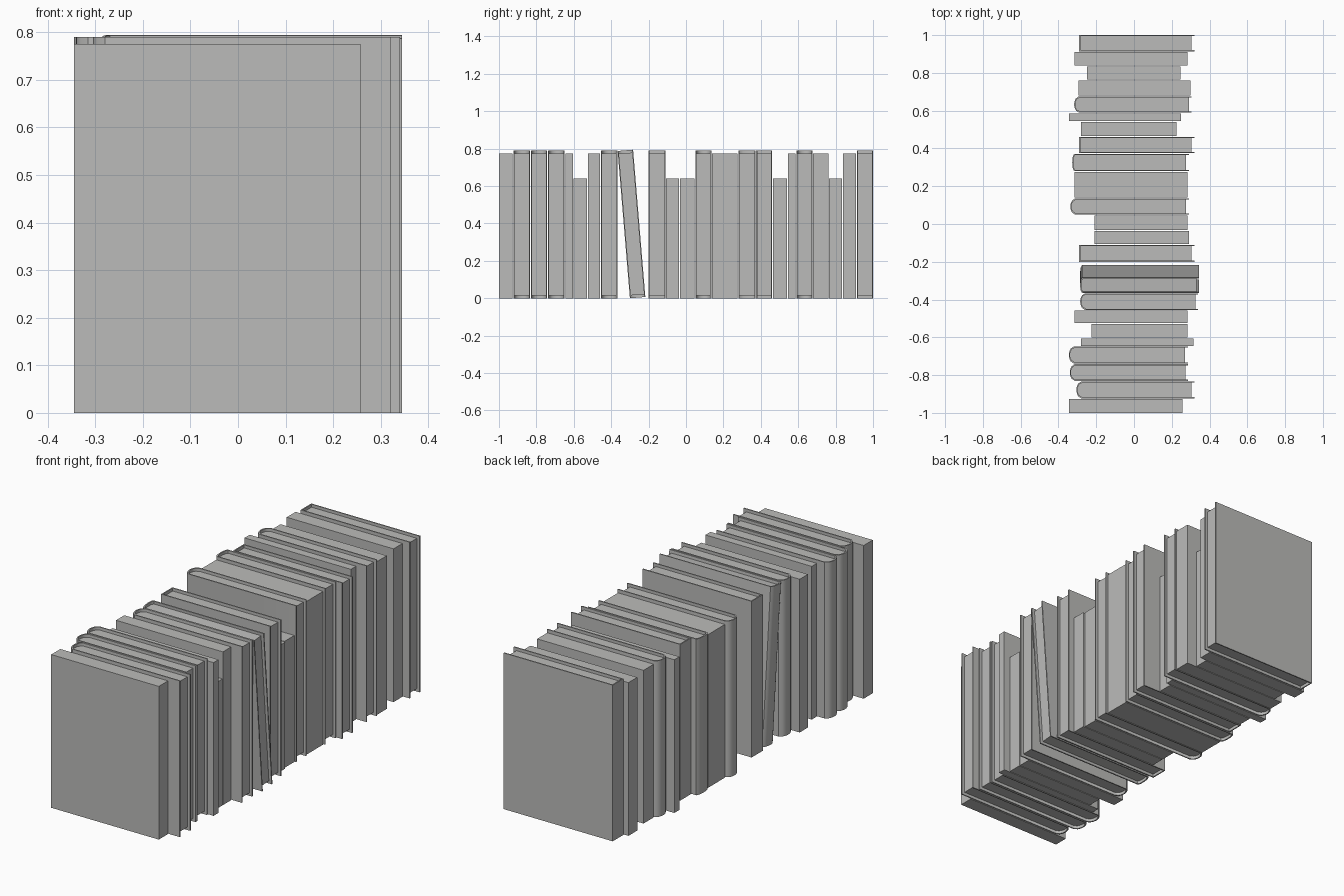
import bpy
import bmesh
import math

default_cube = bpy.data.objects.get("Cube")
if default_cube:
    bpy.data.objects.remove(default_cube, do_unlink=True)

# One plain grey for every book
grey = bpy.data.materials.new("plain_grey")
grey.use_nodes = True
colour = (0.5, 0.5, 0.49, 1)
grey.diffuse_color = colour
grey.node_tree.nodes["Principled BSDF"].inputs["Base Color"].default_value = colour

HARD_TOP, PAPER_TOP, SHORT_TOP = 0.79, 0.775, 0.64
BOARD = 0.006      # cover thickness
LIP = 0.015        # how far the covers overhang the pages
GAP = 0.004        # air between neighbouring books


def add_prism(bm, outline, bottom, top):
    """Extrude a flat outline straight up."""
    base = bm.faces.new([bm.verts.new((x, y, bottom)) for x, y in outline])
    extruded = bmesh.ops.extrude_face_region(bm, geom=[base], use_keep_orig=True)
    raised = [v for v in extruded["geom"] if isinstance(v, bmesh.types.BMVert)]
    bmesh.ops.translate(bm, verts=raised, vec=(0, 0, top - bottom))


def finish(name, bm):
    """Turn the bmesh into a smooth-shaded object with sharp edges kept."""
    bmesh.ops.recalc_face_normals(bm, faces=bm.faces)
    mesh = bpy.data.meshes.new(name)
    bm.to_mesh(mesh)
    bm.free()
    mesh.materials.append(grey)
    mesh.shade_smooth()
    mesh.set_sharp_from_angle(angle=math.radians(35))
    obj = bpy.data.objects.new(name, mesh)
    bpy.context.collection.objects.link(obj)
    return obj


def spine_curve(x, low, high, bulge, steps=8):
    """Points along a bowed spine, running from high y to low y."""
    points = []
    for i in range(steps + 1):
        t = i / steps
        bow = math.sqrt(max(0, math.sin(math.pi * t)))
        points.append((x + bulge * (1 - bow), high + (low - high) * t))
    return points


def hardcover(name, low, high, spine, fore, bulge):
    """A wrap-around cover with a recessed page block."""
    outer = spine_curve(spine, low, high, bulge)
    inner = spine_curve(spine + BOARD, low + BOARD, high - BOARD, bulge)
    cover = bmesh.new()
    wrap = [(fore, high)] + outer + [(fore, low), (fore, low + BOARD)]
    wrap += inner[::-1] + [(fore, high - BOARD)]
    add_prism(cover, wrap, 0, HARD_TOP)
    pages = bmesh.new()
    edge = fore - LIP
    block = [(edge, high - BOARD)] + inner + [(edge, low + BOARD)]
    add_prism(pages, block, LIP, HARD_TOP - LIP)
    return finish(name + "_cover", cover), finish(name + "_pages", pages)


def paperback(name, low, high, spine, fore, top):
    """A plain flush-cut book."""
    bm = bmesh.new()
    add_prism(bm, [(fore, high), (spine, high), (spine, low), (fore, low)], 0, top)
    finish(name, bm)


# Books from back to front: kind, near edge in y, spine x, page-edge x
shelf = [
    ("flat", .912, -.29, .32),
    ("paper", .837, -.315, .283),
    ("short", .763, -.25, .245),
    ("paper", .678, -.295, .30),
    ("round", .588, -.317, .305),
    ("paper", .543, -.345, .25),
    ("short", .463, -.28, .225),
    ("flat", .373, -.29, .32),
    ("slight", .278, -.327, .29),
    ("paper", .137, -.315, .283),
    ("round", .048, -.337, .29),
    ("short", -.035, -.21, .283),
    ("short", -.108, -.21, .29),
    ("flat", -.202, -.29, .32),
    ("lean", -.365, -.285, .345),
    ("round", -.457, -.285, .34),
    ("paper", -.527, -.315, .283),
    ("short", -.603, -.225, .283),
    ("paper", -.647, -.28, .315),
    ("round", -.74, -.345, .285),
    ("round", -.832, -.34, .287),
    ("round", -.925, -.305, .32),
    ("paper", -1, -.345, .257),
]
bulges = {"flat": 0, "slight": .01, "round": .025}

back = 1.0
for number, (kind, near, spine, fore) in enumerate(shelf, start=1):
    low = near if number == len(shelf) else near + GAP / 2
    high = back if number == 1 else back - GAP / 2
    if kind in bulges:
        hardcover(f"hardcover_{number}", low, high, spine, fore, bulges[kind])
    elif kind == "lean":
        # Tilted book resting against its neighbour
        for part in hardcover("leaning_book", 0, .083, spine, fore, bulges["slight"]):
            part.location.y = -.3
            part.rotation_euler.x = .083
    elif kind == "paper":
        paperback(f"paperback_{number}", low, high, spine, fore, PAPER_TOP)
    else:
        paperback(f"short_book_{number}", low, high, spine, fore, SHORT_TOP)
    back = near
